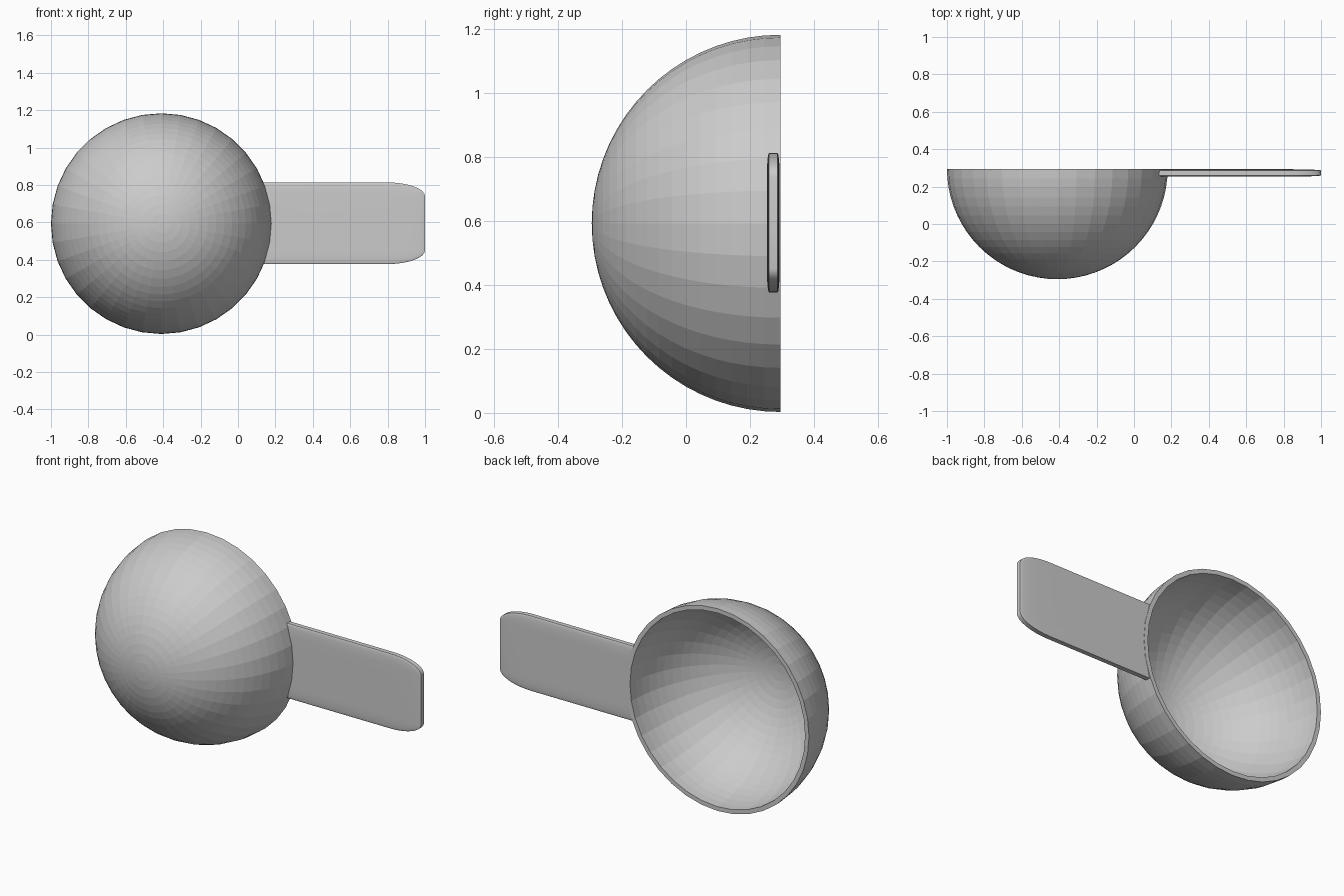
import bpy, bmesh
from math import sin, cos, pi, tau
from mathutils import Vector, Matrix

if "Cube" in bpy.data.objects:
    bpy.data.objects.remove(bpy.data.objects["Cube"])

CENTER = Vector((-0.41, 0.295, 0.593))
OUTER, INNER = 0.59, 0.565
SIDES, RINGS = 36, 18


def make_object(name, bm):
    bmesh.ops.recalc_face_normals(bm, faces=bm.faces)
    mesh = bpy.data.meshes.new(name)
    bm.to_mesh(mesh)
    bm.free()
    ob = bpy.data.objects.new(name, mesh)
    bpy.context.collection.objects.link(ob)
    return ob


# Bowl: hollow hemisphere opening to the back, spun around the y axis
def arc(radius):
    return [CENTER + Vector((radius * sin(i / RINGS * pi / 2), -radius * cos(i / RINGS * pi / 2), 0))
            for i in range(RINGS + 1)]


bm = bmesh.new()
profile = arc(OUTER) + arc(INNER)[::-1]
verts = [bm.verts.new(p) for p in profile]
edges = [bm.edges.new(pair) for pair in zip(verts, verts[1:])]
bmesh.ops.spin(bm, geom=verts + edges, cent=CENTER, axis=(0, 1, 0), angle=tau, steps=SIDES)
bmesh.ops.remove_doubles(bm, verts=bm.verts, dist=1e-4)
make_object("bowl", bm)

# Handle: bevelled cube stretched into a flat paddle
bm = bmesh.new()
bmesh.ops.create_cube(bm, size=1)
bmesh.ops.bevel(bm, geom=bm.edges[:], offset=0.17, segments=8, profile=0.5, affect='EDGES')
bmesh.ops.transform(bm, verts=bm.verts, matrix=Matrix.Translation((0.415, 0.273, 0.595))
                    @ Matrix.Diagonal((1.17, 0.04, 0.436, 1)))
handle = make_object("handle", bm)

# Cut the inner end of the handle so it stops inside the bowl wall
bm = bmesh.new()
bmesh.ops.create_uvsphere(bm, u_segments=72, v_segments=36, radius=(OUTER + INNER) / 2,
                          matrix=Matrix.Translation(CENTER))
cutter = make_object("handle_cutter", bm)
cutter.hide_render = True
cut = handle.modifiers.new("cut", 'BOOLEAN')
cut.operation, cut.solver, cut.object = 'DIFFERENCE', 'EXACT', cutter
bpy.context.view_layer.objects.active = handle
handle.select_set(True)
bpy.ops.object.modifier_apply(modifier="cut")
bpy.data.objects.remove(cutter)
bpy.ops.object.shade_smooth_by_angle(angle=pi / 6)
